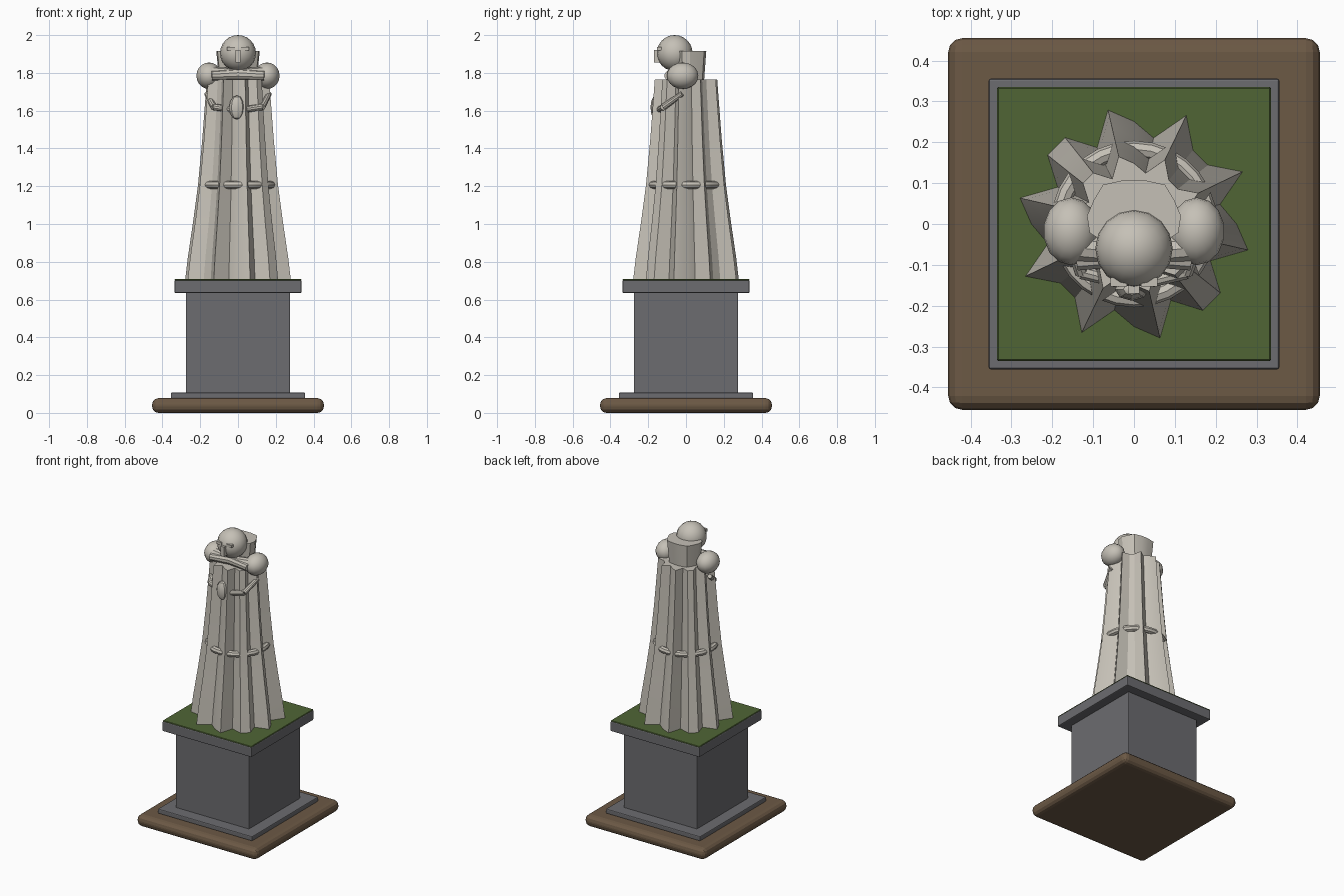
import bpy, bmesh, math
from mathutils import Vector

if "Cube" in bpy.data.objects:
    bpy.data.objects.remove(bpy.data.objects["Cube"])


def material(name, rgb):
    m = bpy.data.materials.new(name)
    m.diffuse_color = (*rgb, 1)
    m.use_nodes = True
    m.node_tree.nodes["Principled BSDF"].inputs["Base Color"].default_value = m.diffuse_color
    return m


STONE = material("pale stone", (0.56, 0.53, 0.47))
GRAY = material("dark gray stone", (0.15, 0.15, 0.16))
BROWN = material("brown earth", (0.15, 0.10, 0.06))
GREEN = material("grass green", (0.08, 0.13, 0.036))


def finish(ob, name, mat, smooth=True):
    ob.name = name
    ob.data.materials.append(mat)
    if smooth:
        bpy.ops.object.select_all(action='DESELECT')
        ob.select_set(True)
        bpy.context.view_layer.objects.active = ob
        bpy.ops.object.shade_smooth_by_angle(angle=math.radians(30))
    return ob


def box(name, mat, center, size, bevel=0, segments=1):
    bpy.ops.mesh.primitive_cube_add(size=1, location=center)
    ob = bpy.context.object
    ob.scale = size
    bpy.ops.object.transform_apply(location=False, rotation=False, scale=True)
    if bevel:
        b = ob.modifiers.new("bevel", 'BEVEL')
        b.width, b.segments = bevel, segments
    return finish(ob, name, mat, False)


def slab(name, mat, half, z0, z1, bevel=0.006, segments=2):
    return box(name, mat, (0, 0, (z0 + z1) / 2), (2 * half, 2 * half, z1 - z0), bevel, segments)


def ball(name, center, radii, seg=14, rings=10):
    bpy.ops.mesh.primitive_uv_sphere_add(segments=seg, ring_count=rings, radius=1, location=center)
    ob = bpy.context.object
    ob.scale = radii
    return finish(ob, name, STONE)


def limb(name, a, b, r1, r2):
    a, b = Vector(a), Vector(b)
    bpy.ops.mesh.primitive_cone_add(vertices=10, radius1=r1, radius2=r2, depth=(b - a).length, location=(a + b) / 2)
    ob = bpy.context.object
    ob.rotation_euler = (b - a).to_track_quat('Z', 'Y').to_euler()
    return finish(ob, name, STONE)


def draped(name, rings, point, n):
    """Closed loft: one ring of n points for each (z, scale) pair."""
    bm = bmesh.new()
    loops = [[bm.verts.new((*point(2 * math.pi * k / n, s), z)) for k in range(n)] for z, s in rings]
    for lo, hi in zip(loops, loops[1:]):
        for k in range(n):
            j = (k + 1) % n
            bm.faces.new((lo[k], lo[j], hi[j], hi[k]))
    bm.faces.new(loops[0][::-1])
    bm.faces.new(loops[-1])
    me = bpy.data.meshes.new(name)
    bm.to_mesh(me)
    bm.free()
    ob = bpy.data.objects.new(name, me)
    bpy.context.collection.objects.link(ob)
    return finish(ob, name, STONE)


# Pedestal
slab("ground_slab", BROWN, 0.455, 0, 0.078, 0.034, 3)
slab("plinth_step", GRAY, 0.356, 0.075, 0.108)
slab("plinth_block", GRAY, 0.276, 0.1, 0.64)
slab("plinth_cap", GRAY, 0.336, 0.635, 0.703)
slab("grass_top", GREEN, 0.335, 0.700, 0.708, 0.003, 1)


# Robe: ten folds around 28 sides, narrowing upward
def robe_point(a, s):
    r = s * (0.252 - 0.045 * math.sin(10 * a))
    return r * math.cos(a), r * math.sin(a)


draped("robe", [(0.7, 1), (0.82, 0.95), (1.02, 0.845), (1.21, 0.755),
                (1.45, 0.675), (1.765, 0.59)], robe_point, 28)


# Hood collar behind the head, flaring upward
def hood_point(a, s):
    r = s * (1 - 0.06 * math.sin(5 * a))
    return 0.115 * r * math.cos(a), 0.02 + 0.092 * r * math.sin(a)


draped("hood", [(1.74, 0.85), (1.915, 1)], hood_point, 14)

# Belt showing between the folds
bpy.ops.mesh.primitive_torus_add(major_segments=28, minor_segments=8, major_radius=0.183,
                                 minor_radius=0.021, location=(0, 0, 1.207))
finish(bpy.context.object, "belt", STONE)

# Head and face
ball("head", (0, -0.06, 1.905), (0.095, 0.095, 0.095), 16, 12)
box("nose", STONE, (0, -0.152, 1.887), (0.028, 0.036, 0.066))

for s, side in ((-1, "left"), (1, "right")):
    box(side + "_eye", STONE, (s * 0.037, -0.142, 1.927), (0.04, 0.022, 0.018))
    ball(side + "_shoulder", (s * 0.154, -0.018, 1.785), (0.068, 0.083, 0.07))
    # Folded forearms crossing in front
    limb(side + "_forearm", (s * 0.165, -0.055, 1.80), (-s * 0.14, -0.09, 1.785), 0.036, 0.025)
    # Necklace strand lying over the chest
    limb(side + "_necklace_upper", (s * 0.165, -0.02, 1.69), (s * 0.128, -0.118, 1.62), 0.014, 0.018)
    limb(side + "_necklace_lower", (s * 0.128, -0.118, 1.62), (0, -0.15, 1.6), 0.018, 0.016)

# Pendant
ball("pendant", (-0.005, -0.16, 1.617), (0.042, 0.028, 0.064), 8, 6)
